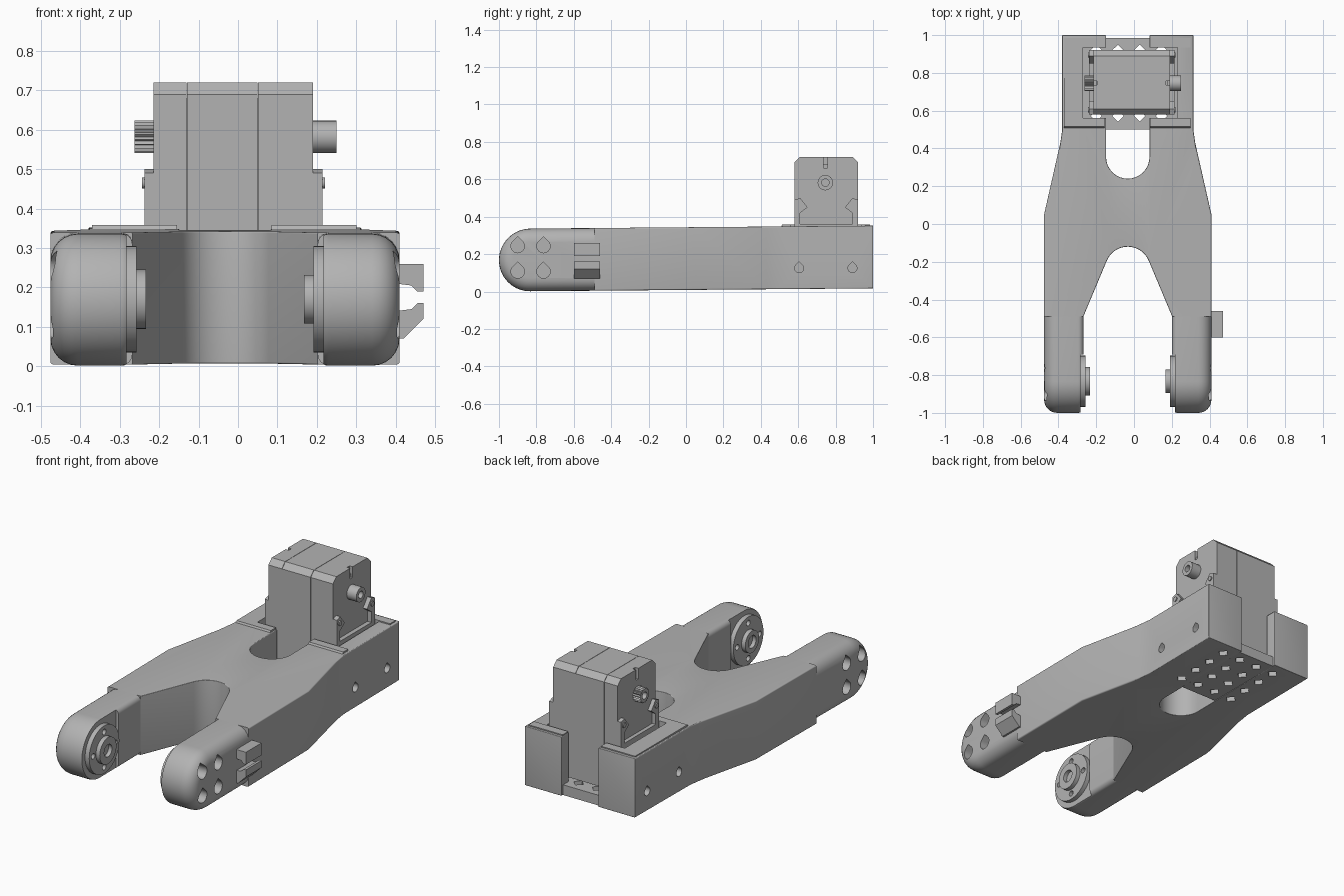
import bpy, bmesh, math

cube = bpy.data.objects.get("Cube")
if cube:
    bpy.data.objects.remove(cube, do_unlink=True)

GREY = bpy.data.materials.new("plain grey")
GREY.use_nodes = True
GREY.diffuse_color = (0.45, 0.45, 0.45, 1)
GREY.node_tree.nodes["Principled BSDF"].inputs["Base Color"].default_value = (0.45, 0.45, 0.45, 1)

CX = -0.033          # symmetry plane of the link
OUT, REAR, INNER, SLOT = 0.443, 0.347, 0.235, 0.115
HEIGHT, JOIN, TIP = 0.335, -0.49, -0.8325
parts = []


def arc(cx, cy, r, a0, a1, n):
    angles = [math.radians(a0 + (a1 - a0) * i / n) for i in range(n + 1)]
    return [(cx + r * math.cos(a), cy + r * math.sin(a)) for a in angles]


def circle(cx, cy, r, n=32):
    return arc(cx, cy, r, 0, 360 - 360 / n, n - 1)


def rect(a0, b0, a1, b1):
    return [(a0, b0), (a1, b0), (a1, b1), (a0, b1)]


def prism(name, pts, axis, lo, hi):
    """Extrude a 2D outline along one axis."""
    place = {"x": lambda a, b, d: (d, a, b),
             "y": lambda a, b, d: (a, d, b),
             "z": lambda a, b, d: (a, b, d)}[axis]
    bm = bmesh.new()
    low = [bm.verts.new(place(a, b, lo)) for a, b in pts]
    high = [bm.verts.new(place(a, b, hi)) for a, b in pts]
    bm.faces.new(low)
    bm.faces.new(high)
    for i in range(len(pts)):
        j = (i + 1) % len(pts)
        bm.faces.new((low[i], low[j], high[j], high[i]))
    bmesh.ops.recalc_face_normals(bm, faces=bm.faces)
    mesh = bpy.data.meshes.new(name)
    bm.to_mesh(mesh)
    bm.free()
    mesh.materials.append(GREY)
    obj = bpy.data.objects.new(name, mesh)
    bpy.context.collection.objects.link(obj)
    parts.append(obj)
    return obj


def box(name, x0, y0, z0, x1, y1, z1):
    return prism(name, rect(x0, y0, x1, y1), "z", z0, z1)


def bake(obj):
    """Replace the mesh by its evaluated result."""
    bpy.context.view_layer.update()
    graph = bpy.context.evaluated_depsgraph_get()
    mesh = bpy.data.meshes.new_from_object(obj.evaluated_get(graph))
    obj.modifiers.clear()
    obj.data = mesh


def round_edges(obj, rule, width):
    """Bevel edges with a weight given by a rule on their end points."""
    mesh = obj.data
    weights = mesh.attributes.new("bevel_weight_edge", "FLOAT", "EDGE")
    for e in mesh.edges:
        weights.data[e.index].value = rule(*[mesh.vertices[v].co for v in e.vertices])
    mod = obj.modifiers.new("round", "BEVEL")
    mod.limit_method = "WEIGHT"
    mod.width = width
    mod.segments = 6
    bake(obj)


def tilt(obj):
    """Move onto the symmetry plane and raise slightly towards the back."""
    for v in obj.data.vertices:
        v.co.x += CX
        v.co.z += 0.0085 * (v.co.y + 1)


def cut(obj, cutters):
    for c in cutters:
        mod = obj.modifiers.new("cut", "BOOLEAN")
        mod.operation = "DIFFERENCE"
        mod.solver = "EXACT"
        mod.object = c
    bake(obj)


def discard(cutters):
    for c in cutters:
        parts.remove(c)
        bpy.data.objects.remove(c, do_unlink=True)


def teardrop(y, z, r, x0, x1):
    return prism("cutter", arc(y, z, r, 135, 405, 18) + [(y, z + 1.414 * r)], "x", x0, x1)


# Forked body outline, with a rear slot left open to the back
half = [(SLOT, 1.0), (REAR, 1.0), (REAR, 0.5), (0.357, 0.43), (OUT, 0.05), (OUT, JOIN), (INNER, JOIN)]
crotch = arc(0, -0.24, 0.12, 23, 157, 14)
slot = arc(0, 0.355, SLOT, 180, 360, 16)
outline = half + crotch + [(-x, y) for x, y in reversed(half)] + slot
body = prism("forked_body", outline, "z", 0, HEIGHT)


def body_rule(a, b):
    if abs(a.z - b.z) > 0.1:
        return 0.4 if a.y > 0.99 else 0
    m = (a + b) / 2
    if m.y < JOIN + 0.005:
        return 0
    return 1 if m.y < 0.4 and abs(m.x) > 0.35 else 0.4


round_edges(body, body_rule, 0.07)
tilt(body)

# Servo pocket, floor vents and side screw holes
pocket = box("cutter", -0.27, 0.56, 0.075, 0.23, 0.935, 0.6)
vents = []
for col in range(4):
    for row in range(4):
        x, y = -0.2 + 0.115 * col, 0.572 + 0.116 * row
        vents.append(prism("cutter", circle(x, y, 0.03, 4), "z", -0.1, 0.12))
screws = [teardrop(y, 0.125, 0.024, CX + s * REAR - 0.06, CX + s * REAR + 0.06)
          for s in (-1, 1) for y in (0.605, 0.89)]
pocket_floor = box("pocket_floor", CX - SLOT - 0.03, 0.5, 0.017, CX + SLOT + 0.03, 0.985, 0.075)
cut(body, [pocket] + vents + screws)
cut(pocket_floor, vents)
discard([pocket] + vents + screws)

# Raised rims around the pocket
box("rear_rim_left", 0.085, 0.935, 0.33, 0.3, 0.985, 0.358)
box("rear_rim_right", -0.37, 0.935, 0.33, -0.155, 0.985, 0.358)
box("side_rim_right", -0.37, 0.56, 0.33, -0.27, 0.935, 0.358)
for name, x0, x1 in (("left", 0.085, 0.3), ("right", -0.37, -0.155)):
    prism("front_rim_" + name, [(0.5, 0.33), (0.56, 0.33), (0.56, 0.358), (0.515, 0.358)], "x", x0, x1)

# Rounded arms with recessed joint faces
r = HEIGHT / 2
side = [(JOIN, 0), (JOIN, HEIGHT)] + arc(TIP, r, r, 90, 270, 28)


def arm_rule(a, b):
    if abs(a.x - b.x) > 0.01 or (a.y > JOIN - 0.01 and b.y > JOIN - 0.01):
        return 0
    return 1 if abs(a.x) > 0.4 else 0.4


for name, s in (("left", 1), ("right", -1)):
    arm = prism(name + "_arm", side, "x", s * INNER, s * OUT)
    round_edges(arm, arm_rule, 0.07)
    tilt(arm)
    face = CX + s * OUT
    cutters = [teardrop(y, z, 0.036, face - 0.07, face + 0.07)
               for y in (-0.9, -0.762) for z in (0.107, 0.243)]
    cutters.append(box("cutter", CX - 0.25, -1.1, -0.1, CX + 0.25, -0.69, 0.5))
    cut(arm, cutters)
    discard(cutters)

    # Joint horn: flange with screw holes and a bored hub
    hub_r = 0.062 if s > 0 else 0.075
    flange = prism(name + "_joint_flange", circle(TIP, 0.17, 0.135, 48), "x", CX + s * 0.224, CX + s * 0.26)
    holes = [prism("cutter", circle(TIP + 0.1 * math.cos(a), 0.17 + 0.1 * math.sin(a), 0.016, 16),
                   "x", CX + s * 0.2, CX + s * 0.245)
             for a in [math.pi / 2 * k for k in range(4)]]
    cut(flange, holes)
    hub = prism(name + "_joint_hub", circle(TIP, 0.17, hub_r), "x", CX + s * 0.2, CX + s * 0.23)
    bore = prism("cutter", circle(TIP, 0.17, 0.035, 24), "x", CX + s * 0.15, CX + s * 0.222)
    cut(hub, [bore])
    discard(holes + [bore])

# Cable clip on the left arm
prism("clip_upper", [(0.4, 0.26), (0.47, 0.26), (0.47, 0.19), (0.455, 0.19), (0.44, 0.205), (0.4, 0.21)],
      "y", -0.6, -0.46)
prism("clip_lower", [(0.4, 0.14), (0.44, 0.145), (0.455, 0.16), (0.47, 0.16), (0.47, 0.12), (0.42, 0.07), (0.4, 0.07)],
      "y", -0.6, -0.46)

# Servo case in three shells with notched end caps
Y0, Y1, TOP, C = 0.58, 0.92, 0.72, 0.03
lower = [(Y0, TOP - C), (Y0, 0.09), (Y1, 0.09), (Y1, TOP - C), (Y1 - C, TOP)]
case = lower + [(Y0 + C, TOP)]
notched = lower + [(0.757, TOP), (0.757, 0.66), (0.735, 0.66), (0.735, TOP), (Y0 + C, TOP)]
for name, x0, x1, shape in (("right_cap", -0.215, -0.195, notched), ("right_shell", -0.195, -0.131, case),
                            ("middle_shell", -0.129, 0.049, case), ("left_shell", 0.051, 0.17, case),
                            ("left_cap", 0.17, 0.19, notched)):
    prism("servo_" + name, shape, "x", x0, x1)
box("servo_core", -0.2, Y0 + 0.004, 0.1, 0.18, Y1 - 0.004, 0.68)

# Servo mounting ears with screws
ear = [(0.89, 0.5), (0.85, 0.45), (0.89, 0.42), (0.89, 0.36)]
ears = [(Y0, 0.1), (Y1, 0.1), (Y1, 0.49)] + ear
ears += [(1.5 - y, z) for y, z in reversed(ear)] + [(Y0, 0.49)]
for name, x0, x1 in (("left", 0.185, 0.215), ("right", -0.237, -0.21)):
    prism("servo_ears_" + name, ears, "x", x0, x1)
    for y in (0.605, 0.895):
        prism("ear_screw_" + name, circle(y, 0.465, 0.014, 16), "x", x0 - 0.006, x1 + 0.006)

# Idler shaft on the left, splined output on the right
shaft = prism("idler_shaft", circle(0.745, 0.582, 0.041), "x", 0.18, 0.25)
spline = [(0.745 + q * math.cos(a), 0.582 + q * math.sin(a))
          for i in range(40) for a, q in [(i * math.pi / 20, 0.042 if i % 2 else 0.035)]]
output = prism("splined_output", spline, "x", -0.262, -0.2)
for obj, x in ((shaft, 0.25), (output, -0.262)):
    bore = prism("cutter", circle(0.745, 0.582, 0.02, 20), "x", x - 0.03, x + 0.03)
    cut(obj, [bore])
    discard([bore])

# Smooth rounded faces, keeping hard edges
bpy.ops.object.select_all(action="DESELECT")
for obj in parts:
    obj.select_set(True)
bpy.context.view_layer.objects.active = body
bpy.ops.object.shade_smooth_by_angle(angle=math.radians(30))
